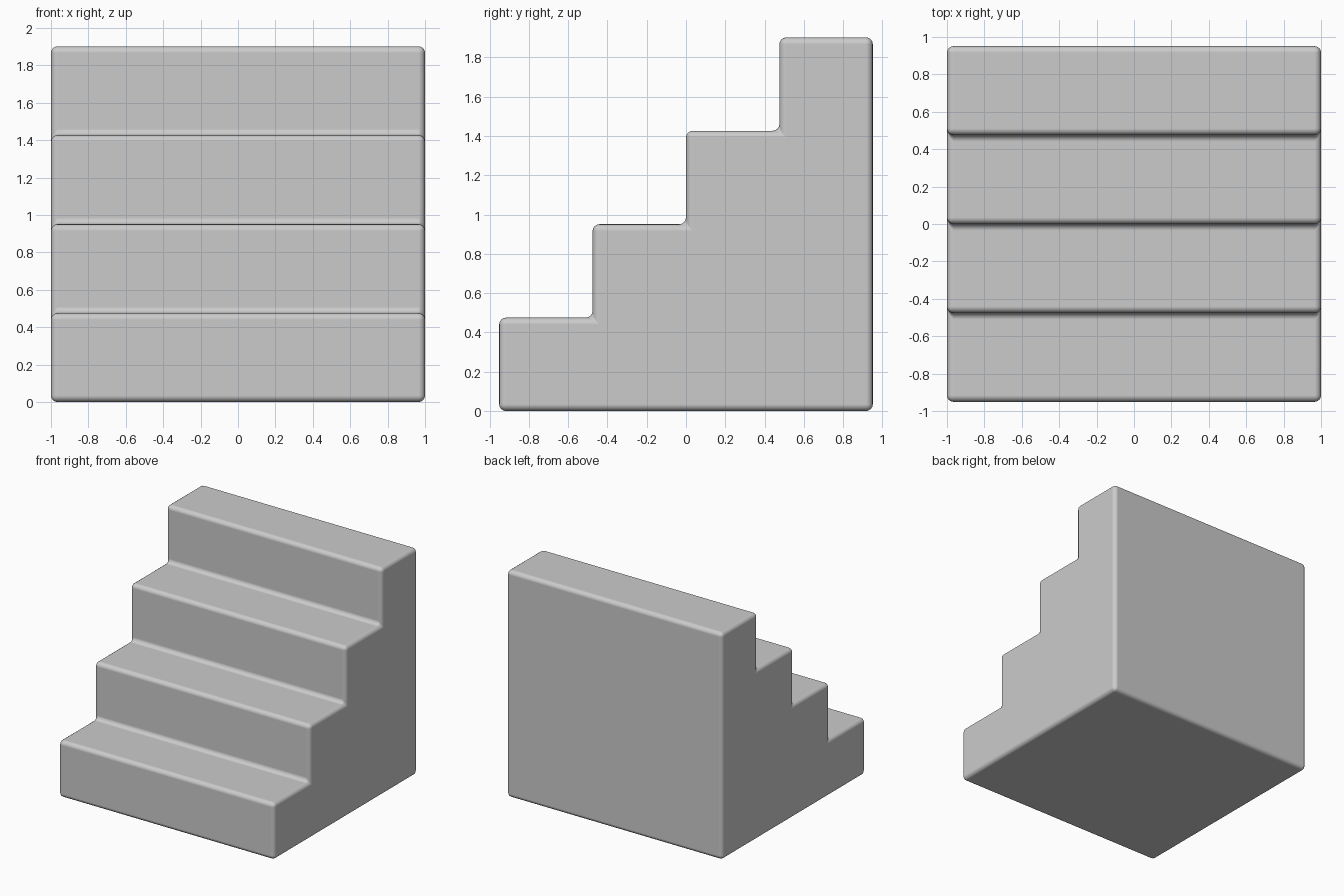
import bpy, bmesh

if "Cube" in bpy.data.objects:
    bpy.data.objects.remove(bpy.data.objects["Cube"])

STEPS, STEP, HALF_WIDTH = 4, 0.4755, 1.0
DEPTH = STEPS * STEP

# Side profile (y, z): bottom edge, then the treads and risers
profile = [(DEPTH / 2, 0), (DEPTH / 2, DEPTH)]
for i in reversed(range(STEPS)):
    y = -DEPTH / 2 + i * STEP
    profile += [(y, (i + 1) * STEP), (y, i * STEP)]

# Extrude the profile across the width
bm = bmesh.new()
face = bm.faces.new([bm.verts.new((-HALF_WIDTH, y, z)) for y, z in profile])
side = bmesh.ops.extrude_face_region(bm, geom=[face])
verts = [g for g in side["geom"] if isinstance(g, bmesh.types.BMVert)]
bmesh.ops.translate(bm, verts=verts, vec=(2 * HALF_WIDTH, 0, 0))
bmesh.ops.recalc_face_normals(bm, faces=bm.faces)
mesh = bpy.data.meshes.new("stair_block")
bm.to_mesh(mesh)
bm.free()

stairs = bpy.data.objects.new("stair_block", mesh)
bpy.context.collection.objects.link(stairs)
for p in mesh.polygons:
    p.use_smooth = True

# Soft rounded edges and inner corners
bevel = stairs.modifiers.new("rounded_edges", "BEVEL")
bevel.width = 0.035
bevel.segments = 4
bevel.limit_method = "ANGLE"
bevel.harden_normals = True
